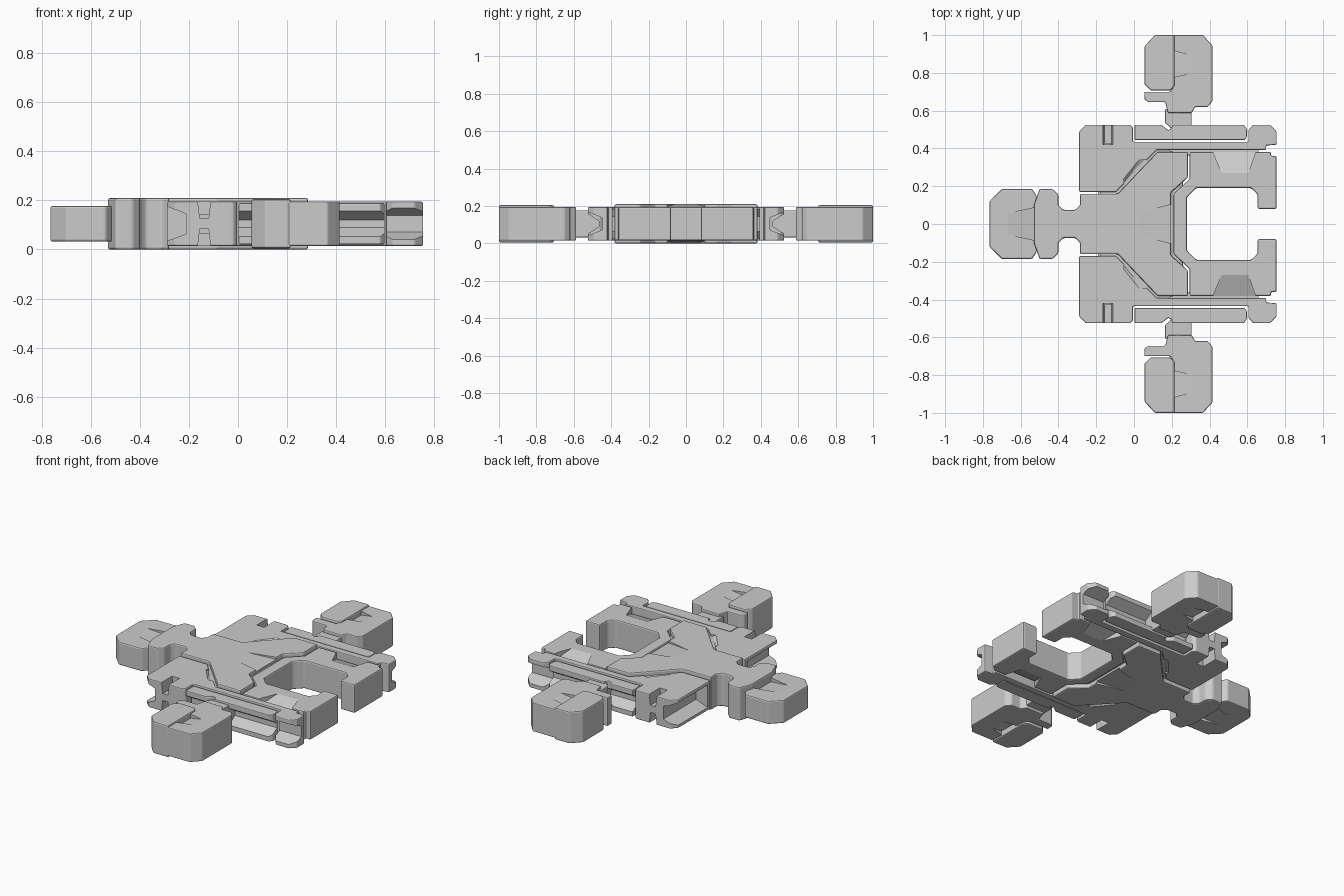
import bpy, bmesh

if "Cube" in bpy.data.objects:
    bpy.data.objects.remove(bpy.data.objects["Cube"])

ZC = 0.105  # mid height: every part is symmetric above and below it


def make_object(name, bm):
    bmesh.ops.recalc_face_normals(bm, faces=bm.faces)
    me = bpy.data.meshes.new(name)
    bm.to_mesh(me)
    bm.free()
    ob = bpy.data.objects.new(name, me)
    bpy.context.collection.objects.link(ob)
    return ob


def hull_cutter(name, pts, both_sides=False):
    """Convex cutter; both_sides repeats it mirrored about the mid plane."""
    bm = bmesh.new()
    sets = [pts]
    if both_sides:
        sets.append([(x, y, 2 * ZC - z) for x, y, z in pts])
    for s in sets:
        vs = [bm.verts.new(p) for p in s]
        bmesh.ops.convex_hull(bm, input=vs)
    ob = make_object(name, bm)
    ob.hide_render = True
    ob.display_type = 'WIRE'
    return ob


def ramp(name, shallow, deep, top, depth):
    """Sloped recess running from a shallow edge down to a deep edge."""
    pts = [(x, y, top + 0.0005) for x, y in shallow]
    pts += [(x, y, z) for x, y in deep for z in (top - depth, top + 0.04)]
    pts += [(x, y, top + 0.04) for x, y in shallow]
    return hull_cutter(name, pts, True)


def plate(name, pts, half, bevel=0.008, cutters=(), mirror=False):
    """Outline extruded about the mid height, bevelled, cut, then mirrored."""
    bm = bmesh.new()
    f = bm.faces.new([bm.verts.new((x, y, ZC - half)) for x, y in pts])
    r = bmesh.ops.extrude_face_region(bm, geom=[f])
    up = [v for v in r['geom'] if isinstance(v, bmesh.types.BMVert)]
    bmesh.ops.translate(bm, verts=up, vec=(0, 0, 2 * half))
    ob = make_object(name, bm)
    if bevel:
        b = ob.modifiers.new("bevel", 'BEVEL')
        b.width, b.segments, b.limit_method = bevel, 2, 'ANGLE'
    for c in cutters:
        m = ob.modifiers.new("cut", 'BOOLEAN')
        m.operation, m.solver, m.object = 'DIFFERENCE', 'EXACT', c
    if mirror:
        m = ob.modifiers.new("mirror", 'MIRROR')
        m.use_axis = (False, True, False)
    return ob


def both(half_outline):
    """Close an upper half outline with its reflection in y."""
    return half_outline + [(x, -y) for x, y in reversed(half_outline)]


# Central spine plate with neck and collar
spine = both([(-0.53, 0.10), (-0.50, 0.185), (-0.43, 0.185), (-0.40, 0.155),
              (-0.40, 0.10), (-0.375, 0.075), (-0.31, 0.075), (-0.285, 0.10),
              (-0.285, 0.16), (-0.085, 0.16), (0.125, 0.382), (0.285, 0.382),
              (0.285, 0.245), (0.195, 0.165)])
spine_ramp = ramp("spine_ramp_cutter", [(0.02, -0.06), (0.02, 0.06)],
                  [(0.22, -0.108), (0.22, 0.108)], 0.21, 0.016)
plate("spine_plate", spine, 0.105, cutters=[spine_ramp])

# Head block in front of the collar
head = both([(-0.765, 0.12), (-0.70, 0.185), (-0.54, 0.185), (-0.515, 0.15)])
head_ramp = ramp("head_ramp_cutter", [(-0.67, -0.055), (-0.67, 0.055)],
                 [(-0.51, -0.09), (-0.51, 0.09)], ZC + 0.073, 0.03)
plate("head_block", head, 0.073, cutters=[head_ramp])

# C-shaped rear frame around the open bay
c_frame = both([(0.755, 0.08), (0.755, 0.36), (0.725, 0.36), (0.725, 0.382),
                (0.295, 0.382), (0.295, 0.24), (0.21, 0.16)])
inner = [(0.28, 0.14), (0.33, 0.19), (0.62, 0.19), (0.655, 0.155), (0.655, 0.08)]
c_frame = c_frame[:7] + c_frame[7:] + [(x, -y) for x, y in reversed(inner)] + inner
side_ramps = []
for s in (1, -1):
    side_ramps.append(ramp("frame_ramp_cutter", [(0.465, s * 0.27), (0.605, s * 0.27)],
                           [(0.41, s * 0.40), (0.65, s * 0.40)], ZC + 0.09, 0.05))
plate("rear_frame", c_frame, 0.09, cutters=side_ramps)

# Side panel, rail and end block, one piece per side
panel = [(-0.29, 0.17), (-0.095, 0.17), (0.12, 0.392), (0.70, 0.392), (0.70, 0.415),
         (0.755, 0.42), (0.755, 0.49), (0.72, 0.525), (0.63, 0.525), (0.605, 0.495),
         (0.605, 0.435), (-0.005, 0.435), (-0.005, 0.51), (-0.02, 0.525),
         (-0.255, 0.525), (-0.29, 0.49)]
panel_groove = hull_cutter("panel_groove_cutter", [
    (x, y, ZC + s * h) for x, h in ((-0.31, 0.078), (-0.21, 0.04))
    for y in (0.20, 0.56) for s in (1, -1)])
end_groove = hull_cutter("end_groove_cutter", [
    (x, y, ZC + s * h) for y, h in ((0.545, 0.072), (0.45, 0.033))
    for x in (0.59, 0.78) for s in (1, -1)])
slot = hull_cutter("slot_cutter", [
    (-0.138 + s * w, y, z) for w, z in ((0.03, 0.23), (0.018, 0.127))
    for y in (0.42, 0.56) for s in (1, -1)], True)
edge_ramp = ramp("panel_ramp_cutter", [(-0.055, 0.24), (0.03, 0.345)],
                 [(-0.05, 0.20), (0.08, 0.335)], ZC + 0.09, 0.025)
plate("side_panel", panel, 0.09, 0.006,
      [panel_groove, end_groove, slot, edge_ramp], True)

# Grooved bar set into the side panel
bar = [(0.003, 0.445), (0.585, 0.445), (0.597, 0.46), (0.597, 0.505), (0.58, 0.525),
       (0.20, 0.525), (0.20, 0.505), (0.18, 0.497), (0.145, 0.525), (0.003, 0.525)]
bar_groove = hull_cutter("bar_groove_cutter", [
    (x, y, ZC + s * h) for y, h in ((0.545, 0.065), (0.465, 0.015))
    for x in (-0.02, 0.62) for s in (1, -1)])
plate("side_bar", bar, 0.084, 0.005, [bar_groove], True)

# Hidden core that fills the seams between the plates
core = both([(-0.19, 0.43), (0.66, 0.43), (0.66, 0.36), (0.26, 0.36)])
plate("core", core, 0.04, 0)
plate("seam_filler", both([(-0.18, 0.42), (0.10, 0.42), (0.27, 0.36), (0.25, 0.12)]),
      0.078, 0)

# Side pods: neck, outer body and raised half
plate("pod_neck", [(0.165, 0.535), (0.195, 0.51), (0.195, 0.46), (0.305, 0.46),
                   (0.305, 0.61), (0.165, 0.61)], 0.072, 0.005, mirror=True)
pod = [(0.205, 1.0), (0.365, 1.0), (0.415, 0.945), (0.415, 0.65), (0.39, 0.62),
       (0.325, 0.62), (0.305, 0.588), (0.18, 0.588), (0.165, 0.645), (0.075, 0.645),
       (0.055, 0.66), (0.055, 0.70), (0.19, 0.70), (0.205, 0.72)]
pod_ramp = ramp("pod_ramp_cutter", [(0.31, 0.80), (0.31, 0.89)],
                [(0.20, 0.775), (0.20, 0.92)], ZC + 0.09, 0.03)
plate("pod_body", pod, 0.09, 0.006, [pod_ramp], True)
plate("pod_raised_half", [(0.055, 0.94), (0.11, 1.0), (0.215, 1.0), (0.215, 0.73),
                          (0.195, 0.707), (0.088, 0.707), (0.055, 0.74)],
      0.1, mirror=True)
